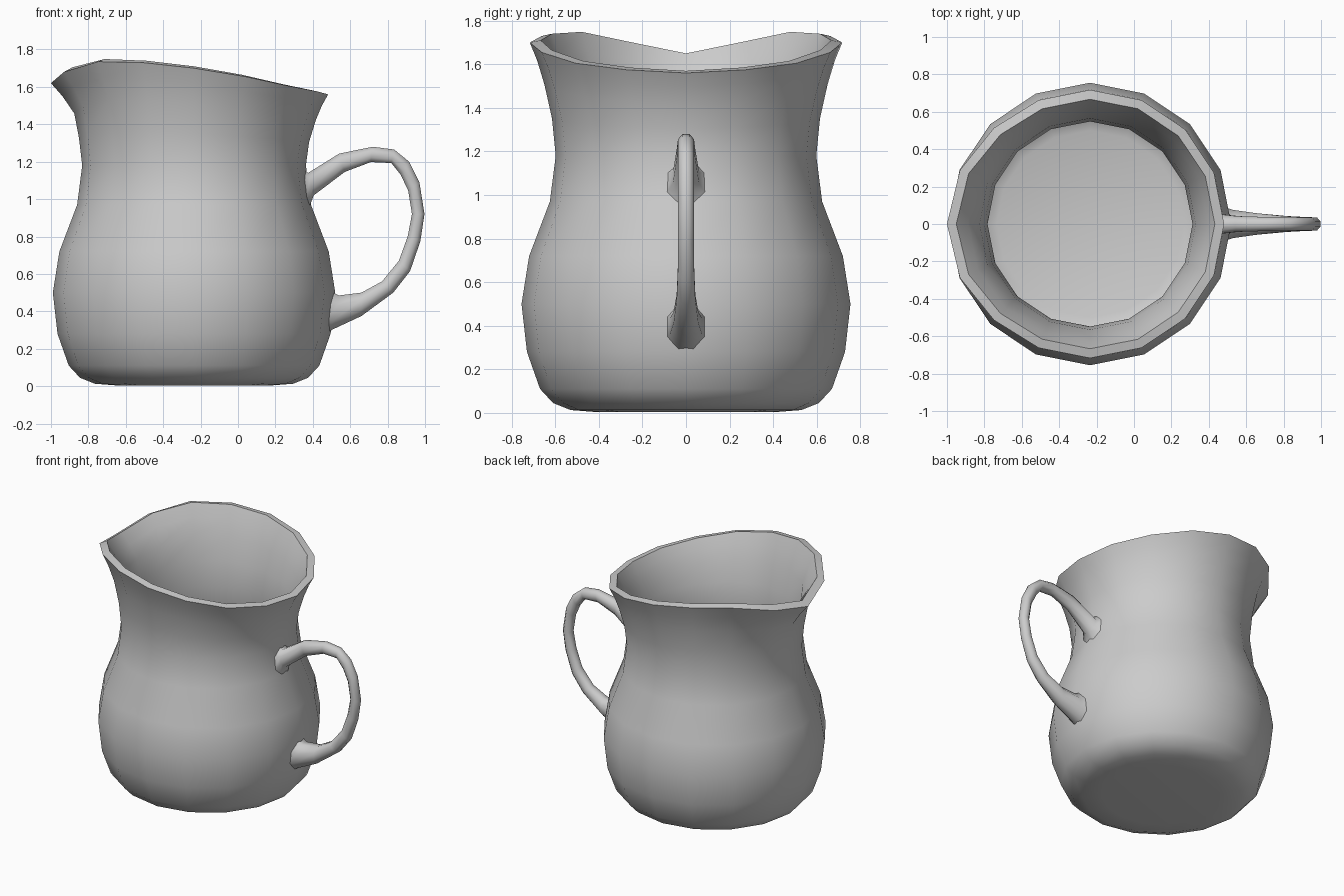
import bpy, bmesh
from math import cos, sin, pi
from mathutils import Vector

if "Cube" in bpy.data.objects:
    bpy.data.objects.remove(bpy.data.objects["Cube"])

N = 16            # sides of the jug
CX = -0.235       # jug axis
WALL = 0.05


def make_object(name, rings, close_ends, angle):
    """Loft a list of closed vertex rings into a mesh object."""
    bm = bmesh.new()
    loops = [[bm.verts.new(p) for p in ring] for ring in rings]
    n = len(loops[0])
    for a, b in zip(loops, loops[1:]):
        for i in range(n):
            j = (i + 1) % n
            bm.faces.new((a[i], a[j], b[j], b[i]))
    if close_ends:
        bm.faces.new(loops[0])
        bm.faces.new(loops[-1])
    bmesh.ops.recalc_face_normals(bm, faces=bm.faces[:])
    mesh = bpy.data.meshes.new(name)
    bm.to_mesh(mesh)
    bm.free()
    ob = bpy.data.objects.new(name, mesh)
    bpy.context.collection.objects.link(ob)
    bpy.context.view_layer.objects.active = ob
    ob.select_set(True)
    bpy.ops.object.shade_smooth_by_angle(angle=angle)
    ob.select_set(False)
    return ob


# Jug: rim height from handle side (0 degrees) round to spout (180 degrees)
rim_z = [1.56, 1.575, 1.605, 1.655, 1.70, 1.73, 1.735, 1.68, 1.62]
spout = [0, 0, 0, 0, 0, 0, 0.2, 0.75, 1]
belly = [(0.40, 0.003), (0.53, 0.013), (0.61, 0.045), (0.67, 0.11), (0.73, 0.28),
         (0.755, 0.50), (0.72, 0.72), (0.625, 0.97), (0.598, 1.18)]
# neck rows: radius, fraction of the way up to the rim, extra reach at the spout
neck = [(0.615, 0.33, 0.0), (0.65, 0.63, -0.01), (0.683, 0.84, 0.02), (0.717, 1.0, 0.048)]


def ring(r, z):
    return [(CX + r * cos(2 * pi * i / N), r * sin(2 * pi * i / N), z) for i in range(N)]


def neck_ring(r, t, reach, lift=0.0):
    pts = []
    for i in range(N):
        k = min(i, N - i)
        a = 2 * pi * i / N
        rr = r + reach * spout[k]
        z = 1.18 + t * (rim_z[k] - 1.18) + lift * (1 + 2 * spout[k])
        pts.append((CX + rr * cos(a), rr * sin(a), z))
    return pts


outer = [ring(r, z) for r, z in belly] + [neck_ring(*row) for row in neck]
inner = [neck_ring(r - WALL, t, s, 0.01 * t) for r, t, s in reversed(neck)]
inner += [ring(r - WALL, z) for r, z in reversed(belly[4:])]
inner += [ring(0.62, 0.13), ring(0.57, 0.085), ring(0.50, 0.06)]
make_object("jug_body", outer + inner, True, pi / 3.2)

# Handle: outer x, z, inner x, z and half width of each cross-section
sections = [
    (0.335, 1.17, 0.375, 0.94, 0.09), (0.375, 1.14, 0.405, 1.02, 0.06),
    (0.54, 1.243, 0.57, 1.145, 0.042), (0.72, 1.28, 0.71, 1.198, 0.037),
    (0.835, 1.265, 0.82, 1.193, 0.036), (0.915, 1.20, 0.87, 1.13, 0.036),
    (0.97, 1.09, 0.91, 1.045, 0.036), (0.997, 0.92, 0.93, 0.92, 0.036),
    (0.975, 0.775, 0.907, 0.80, 0.036), (0.92, 0.615, 0.86, 0.67, 0.038),
    (0.83, 0.50, 0.77, 0.56, 0.043), (0.66, 0.375, 0.66, 0.50, 0.057),
    (0.51, 0.305, 0.54, 0.485, 0.075), (0.465, 0.28, 0.49, 0.51, 0.09)]
handle = []
for ox, oz, ix, iz, w in sections:
    o, i = Vector((ox, 0, oz)), Vector((ix, 0, iz))
    mid, half = (o + i) / 2, (o - i) / 2
    handle.append([mid + half * cos(k * pi / 4 + pi / 8) / cos(pi / 8)
                   + Vector((0, w * sin(k * pi / 4 + pi / 8) / cos(pi / 8), 0)) for k in range(8)])
make_object("handle", handle, True, pi / 3)
